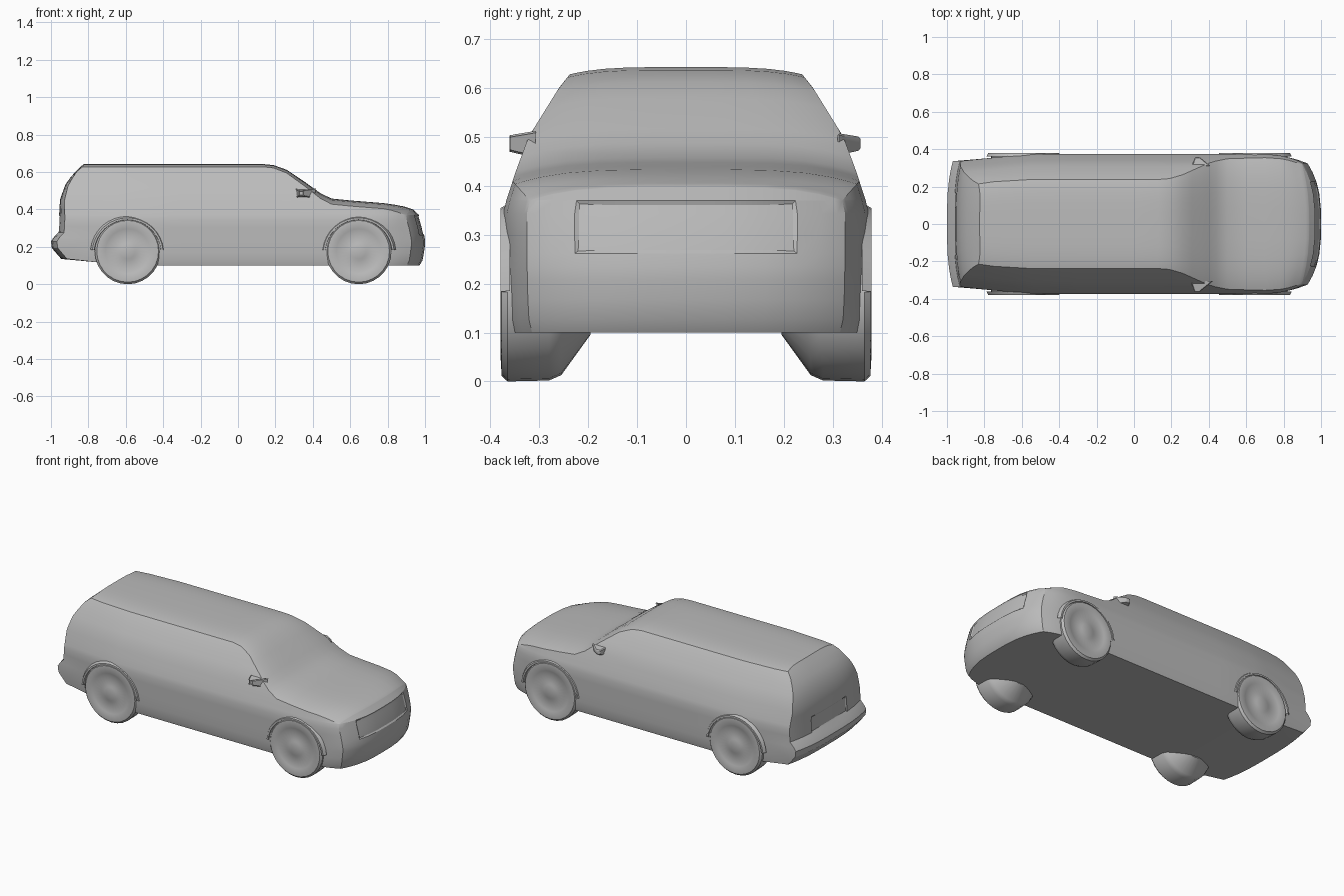
import bpy, bmesh, math
from mathutils import Matrix, Vector

cube = bpy.data.objects.get("Cube")
if cube:
    bpy.data.objects.remove(cube, do_unlink=True)

grey = bpy.data.materials.new("plain grey")
grey.use_nodes = True
COLOUR = (0.5, 0.5, 0.5, 1)
grey.diffuse_color = COLOUR
grey.node_tree.nodes["Principled BSDF"].inputs["Base Color"].default_value = COLOUR


def curve(points, t):
    """Piecewise linear lookup."""
    if t <= points[0][0]:
        return points[0][1]
    for (a, p), (b, q) in zip(points, points[1:]):
        if t <= b:
            return p + (q - p) * (t - a) / (b - a)
    return points[-1][1]


def finish(bm, name, angle=35):
    bmesh.ops.recalc_face_normals(bm, faces=bm.faces)
    mesh = bpy.data.meshes.new(name)
    bm.to_mesh(mesh)
    bm.free()
    mesh.materials.append(grey)
    ob = bpy.data.objects.new(name, mesh)
    bpy.context.collection.objects.link(ob)
    bpy.ops.object.select_all(action='DESELECT')
    ob.select_set(True)
    bpy.context.view_layer.objects.active = ob
    bpy.ops.object.shade_smooth_by_angle(angle=math.radians(angle))
    return ob


# Body outlines: roof line, floor line, side section, plan taper, nose and tail
ROOF = [(0.13, 0.643), (0.19, 0.637), (0.26, 0.612), (0.36, 0.545), (0.44, 0.487),
        (0.5, 0.458), (0.6, 0.448), (0.8, 0.432), (0.9, 0.416), (0.96, 0.4)]
FLOOR = [(-0.9, 0.135), (-0.75, 0.117), (-0.6, 0.1)]
SIDE = [(0.1, 0.362), (0.13, 0.37), (0.2, 0.373), (0.35, 0.374), (0.43, 0.348),
        (0.5, 0.322), (0.6, 0.26), (0.628, 0.238)]
PLAN = [(-0.9, 0.9), (-0.75, 0.95), (-0.55, 1), (0.7, 1), (0.8, 0.975), (0.9, 0.92), (0.96, 0.87)]
NOSE = [(0.1, 0.97), (0.12, 0.985), (0.2, 1), (0.24, 1), (0.3, 0.988), (0.37, 0.968), (0.4, 0.935)]
TAIL = [(0.13, -0.94), (0.18, -0.985), (0.2, -1), (0.24, -1), (0.27, -0.962), (0.45, -0.952),
        (0.53, -0.925), (0.6, -0.875), (0.64, -0.825)]

XS = [-0.9, -0.86, -0.81, -0.75, -0.65, -0.55, -0.3, 0, 0.13, 0.19, 0.26, 0.31, 0.36, 0.4,
      0.44, 0.5, 0.6, 0.7, 0.78, 0.84, 0.9, 0.94, 0.96]
VS = [-1, -0.95, -0.85, -0.7, -0.5, -0.25, 0, 0.25, 0.5, 0.7, 0.85, 0.95, 1]
LOW = [0, 0.1, 0.25, 0.4, 0.5, 0.6, 0.75, 0.9, 1]
HIGH = [0.15, 0.3, 0.45, 0.6, 0.75, 0.9, 1]
ROWS = [(t, 0) for t in LOW] + [(1, t) for t in HIGH]


def body_point(i, j, k):
    x, v = XS[i], VS[j]
    low, high = ROWS[k]
    floor, top = curve(FLOOR, x), curve(ROOF, x)
    drop = curve([(0.4, 0.03), (0.46, 0.03), (0.64, 0.015)], top)
    shoulder = 0.37

    def height(w):
        return floor + (shoulder - floor) * low + (top - drop * w ** 4 - shoulder) * high

    z = height(abs(v))
    y = v * curve(SIDE, height(1)) * curve(PLAN, x)
    front = max(0, (x - 0.78) / 0.18) ** 1.5
    rear = max(0, (-0.75 - x) / 0.15)
    new_x = x + front * (curve(NOSE, z) - 0.96 - 0.07 * abs(y / 0.32) ** 3)
    new_x += rear * (curve(TAIL, z) + 0.9 + 0.03 * abs(y / 0.33) ** 3)
    return Vector((new_x, y, z))


def build_body():
    bm = bmesh.new()
    verts = {}

    def vert(key):
        if key not in verts:
            verts[key] = bm.verts.new(body_point(*key))
        return verts[key]

    size = (len(XS) - 1, len(VS) - 1, len(ROWS) - 1)
    ends = {}
    for axis in range(3):
        a, b = [n for n in range(3) if n != axis]
        for side in (0, size[axis]):
            for p in range(size[a]):
                for q in range(size[b]):
                    corners = []
                    for dp, dq in ((0, 0), (1, 0), (1, 1), (0, 1)):
                        key = [side] * 3
                        key[a], key[b] = p + dp, q + dq
                        corners.append(vert(tuple(key)))
                    face = bm.faces.new(corners)
                    if axis == 0:
                        ends.setdefault(side > 0, []).append(face)
    bmesh.ops.recalc_face_normals(bm, faces=bm.faces)
    # Shallow grille and tailgate panels
    for is_front, lo, hi, wide in ((True, 0.25, 0.36, 0.2), (False, 0.29, 0.36, 0.2)):
        panel = [f for f in ends[is_front] if lo < f.calc_center_median().z < hi
                 and abs(f.calc_center_median().y) < wide]
        bmesh.ops.inset_region(bm, faces=panel, thickness=0.008, depth=-0.005)
    finish(bm, "body", 30)


def lathe(name, profile, centre, side, steps=28, arc=(0, math.tau)):
    """Turn (radius, distance from car middle) points around a wheel axle."""
    bm = bmesh.new()
    full = arc[1] - arc[0] > 6
    rings = []
    for s in range(steps if full else steps + 1):
        a = arc[0] + (arc[1] - arc[0]) * s / steps
        rings.append([bm.verts.new((centre[0] + r * math.cos(a), side * y,
                                    centre[1] + r * math.sin(a))) for r, y in profile])
    pairs = list(zip(rings, rings[1:])) + ([(rings[-1], rings[0])] if full else [])
    for one, two in pairs:
        for n in range(len(profile) - 1):
            bm.faces.new((one[n], one[n + 1], two[n + 1], two[n]))
    if full:
        bm.faces.new([r[0] for r in rings])
        bm.faces.new([r[-1] for r in rings])
    finish(bm, name)


def mirror_housing(name, side):
    """Wedge shaped door mirror on a narrow foot."""
    bm = bmesh.new()
    bmesh.ops.create_cube(bm, size=1)
    for v in bm.verts:
        outer = v.co.y > 0
        rear = v.co.x < 0
        upper = v.co.z > 0
        y = 0.357 if outer else 0.31
        x = (0.325 if rear else 0.352) if outer else (0.31 if rear else 0.41)
        z = (0.5 if upper else 0.473) if outer else (0.508 if upper else 0.462)
        v.co = (x, y * side, z)
    bmesh.ops.bevel(bm, geom=bm.edges[:], offset=0.004, segments=1, affect='EDGES')
    finish(bm, name)


build_body()

TYRE = [(0.08, 0.195), (0.163, 0.255), (0.174, 0.28), (0.176, 0.365), (0.165, 0.377),
        (0.13, 0.379), (0.12, 0.374), (0.05, 0.374), (0.04, 0.378)]
ARCH = [(0.176, 0.36), (0.18, 0.379), (0.19, 0.379), (0.2, 0.36)]
for side, hand in ((1, "left"), (-1, "right")):
    for x, end in ((0.645, "front"), (-0.59, "rear")):
        lathe(f"{end}_{hand}_wheel", TYRE, (x, 0.176), side)
        lathe(f"{end}_{hand}_arch_lip", ARCH, (x, 0.165), side, 16, (0.1, math.pi - 0.1))
    mirror_housing(f"{hand}_mirror", side)
